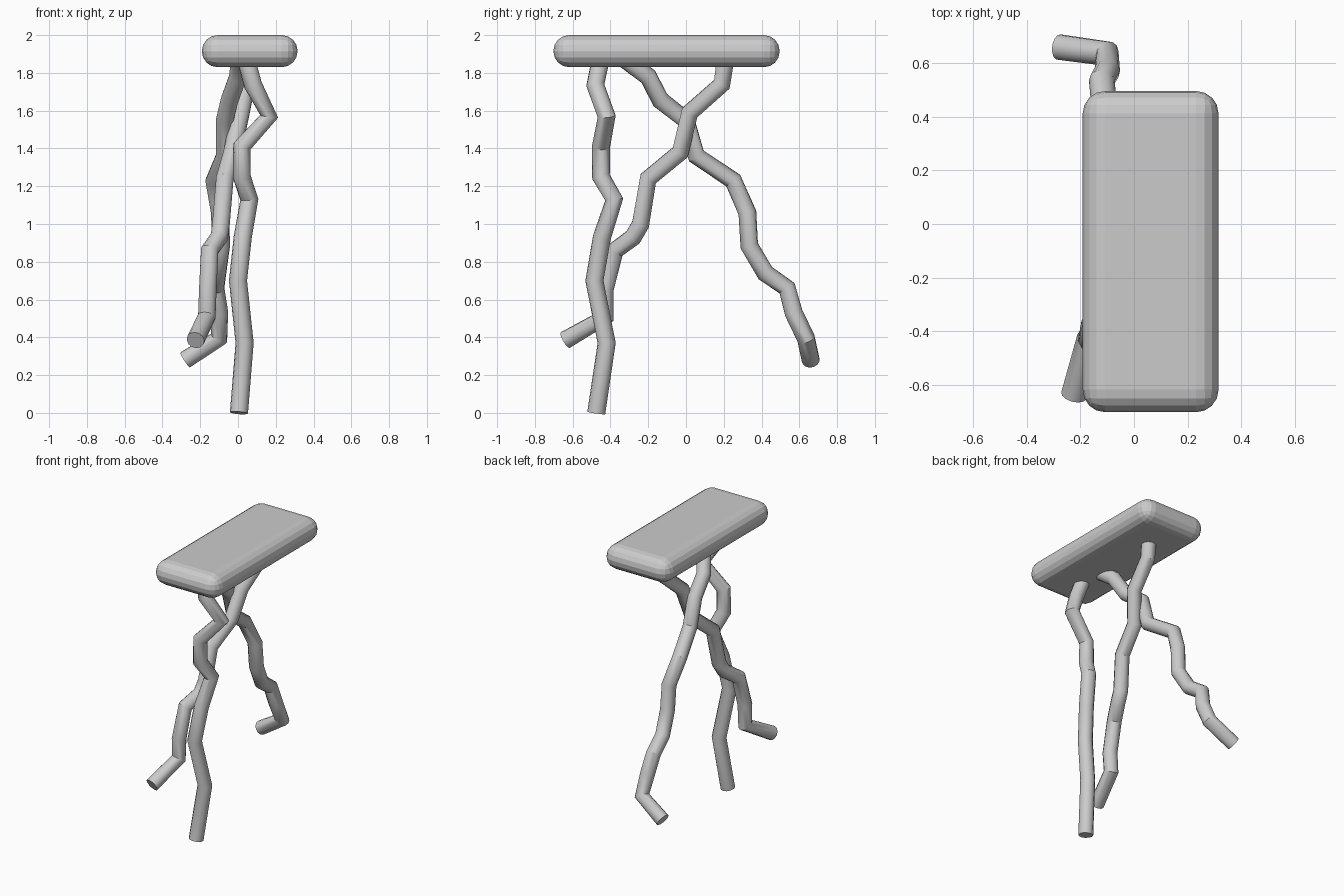
import bpy
import math

cube = bpy.data.objects.get("Cube")
if cube:
    bpy.data.objects.remove(cube, do_unlink=True)

grey = bpy.data.materials.new("plain grey")
grey.use_nodes = True
grey.diffuse_color = (0.6, 0.6, 0.6, 1)
grey.node_tree.nodes["Principled BSDF"].inputs["Base Color"].default_value = (0.6, 0.6, 0.6, 1)


def finish(obj, name):
    obj.name = name
    obj.data.materials.clear()
    obj.data.materials.append(grey)


def limb(name, points, radius=0.048):
    """Crooked capped tube through the given points."""
    curve = bpy.data.curves.new(name, "CURVE")
    curve.dimensions = "3D"
    curve.bevel_depth = radius
    curve.bevel_resolution = 4
    curve.use_fill_caps = True
    spline = curve.splines.new("POLY")
    spline.points.add(len(points) - 1)
    for p, co in zip(spline.points, points):
        p.co = (*co, 1)
    obj = bpy.data.objects.new(name, curve)
    bpy.context.collection.objects.link(obj)
    bpy.ops.object.select_all(action="DESELECT")
    obj.select_set(True)
    bpy.context.view_layer.objects.active = obj
    bpy.ops.object.convert(target="MESH")
    obj = bpy.context.object
    bpy.ops.object.shade_smooth_by_angle(angle=math.radians(35))
    finish(obj, name)


# Rounded slab body
bpy.ops.mesh.primitive_cube_add(size=1, location=(0.062, -0.103, 1.915))
slab = bpy.context.object
slab.scale = (0.507, 1.198, 0.17)
bpy.ops.object.transform_apply(location=False, rotation=False, scale=True)
bevel = slab.modifiers.new("round_edges", "BEVEL")
bevel.width = 0.084
bevel.segments = 4
bpy.ops.object.modifier_apply(modifier=bevel.name)
finish(slab, "body_slab")

# Standing limb at the front
limb("front_limb", [
    (0.04, -0.45, 1.88), (0.08, -0.48, 1.735), (0.165, -0.42, 1.57),
    (0.02, -0.45, 1.41), (0.02, -0.45, 1.25), (0.06, -0.38, 1.13),
    (0.025, -0.445, 0.93), (0, -0.485, 0.7), (0.035, -0.42, 0.37),
    (0.005, -0.475, 0)])

# Limb crossing from the back to a lifted front foot
limb("crossing_limb", [
    (0.05, 0.21, 1.88), (0.045, 0.19, 1.74), (0.015, 0.02, 1.59),
    (-0.03, -0.03, 1.38), (-0.07, -0.2, 1.24), (-0.09, -0.24, 1),
    (-0.1, -0.28, 0.93), (-0.15, -0.375, 0.86), (-0.16, -0.43, 0.65),
    (-0.165, -0.425, 0.51), (-0.225, -0.64, 0.385)])

# Limb reaching backwards with a sideways foot
limb("back_limb", [
    (0.01, -0.32, 1.87), (0, -0.2, 1.78), (-0.045, -0.135, 1.655),
    (-0.07, 0, 1.55), (-0.07, 0.055, 1.36), (-0.125, 0.25, 1.23),
    (-0.095, 0.325, 1.06), (-0.09, 0.335, 0.885), (-0.11, 0.42, 0.74),
    (-0.12, 0.535, 0.66), (-0.1, 0.57, 0.53), (-0.1, 0.635, 0.395),
    (-0.28, 0.66, 0.28)])
